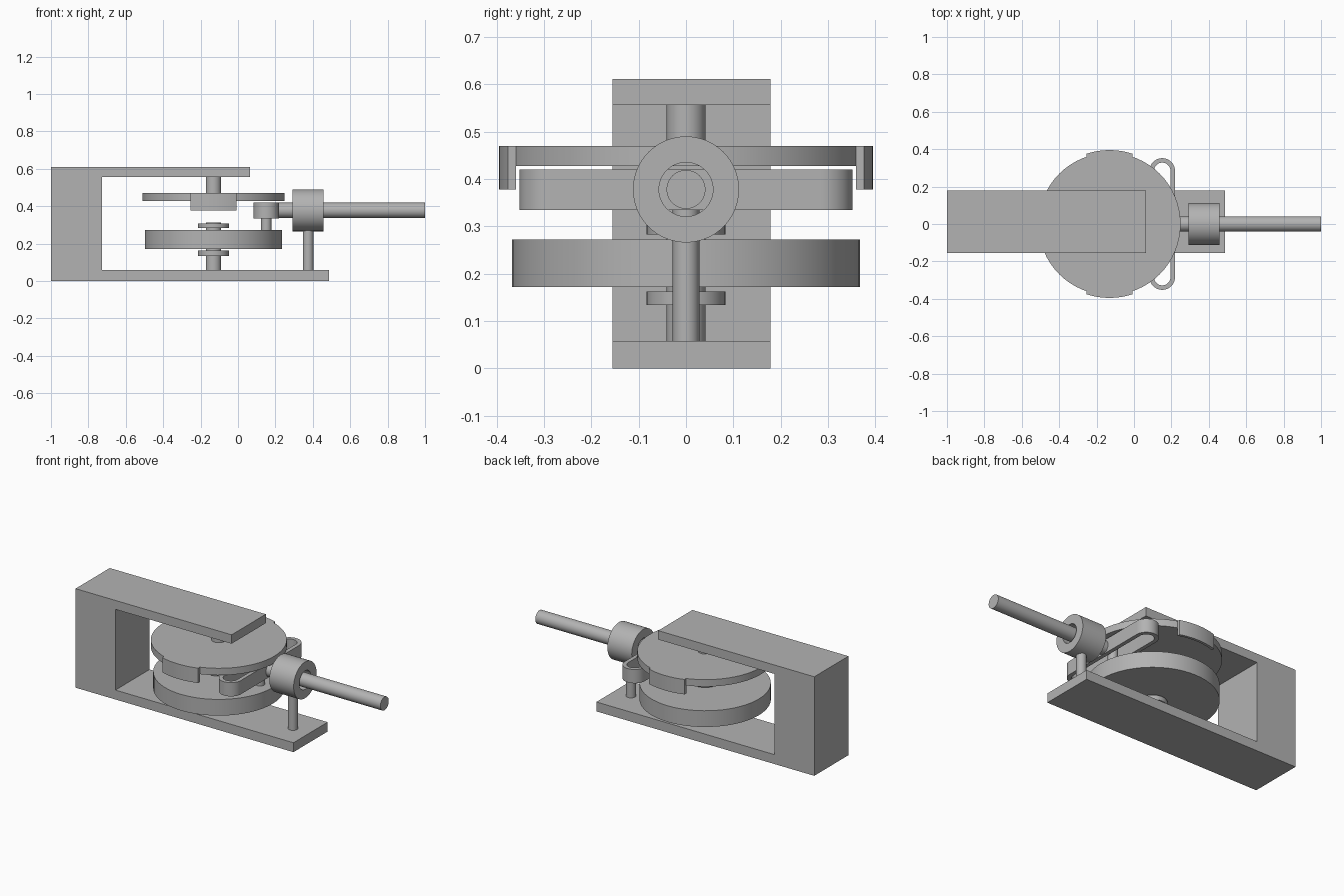
import bpy, bmesh, math
from mathutils import Matrix

cube = bpy.data.objects.get("Cube")
if cube:
    bpy.data.objects.remove(cube, do_unlink=True)

grey = bpy.data.materials.new("plain grey")
grey.use_nodes = True
colour = (0.45, 0.45, 0.45, 1)
grey.diffuse_color = colour
grey.node_tree.nodes["Principled BSDF"].inputs["Base Color"].default_value = colour

SEG = 64
AXIS_X = -0.131   # shared axis of both discs
ROD_Z = 0.378     # height of the sliding rod
PIN_X = 0.151     # crank pin and yoke centre


def prism(name, outer, low, high, inner=None, turn=None):
    """Extrude an outline from low to high, with an optional matching hole."""
    bm = bmesh.new()

    def level(points, h):
        return [bm.verts.new((x, y, h)) for x, y in points]

    def walls(a, b):
        for i in range(len(a)):
            j = (i + 1) % len(a)
            bm.faces.new((a[i], a[j], b[j], b[i]))

    bottom, top = level(outer, low), level(outer, high)
    walls(bottom, top)
    if inner:
        hole_bottom, hole_top = level(inner, low), level(inner, high)
        walls(hole_top, hole_bottom)
        walls(top, hole_top)
        walls(hole_bottom, bottom)
    else:
        bm.faces.new(top)
        bm.faces.new(bottom[::-1])
    if turn:
        bm.transform(turn)
    bmesh.ops.recalc_face_normals(bm, faces=bm.faces)
    mesh = bpy.data.meshes.new(name)
    bm.to_mesh(mesh)
    bm.free()
    mesh.materials.append(grey)
    obj = bpy.data.objects.new(name, mesh)
    bpy.context.collection.objects.link(obj)
    bpy.ops.object.select_all(action="DESELECT")
    obj.select_set(True)
    bpy.context.view_layer.objects.active = obj
    bpy.ops.object.shade_smooth_by_angle(angle=math.radians(30))
    return obj


def circle(r, cx=0, cy=0):
    return [(cx + r * math.cos(math.tau * i / SEG), cy + r * math.sin(math.tau * i / SEG))
            for i in range(SEG)]


def stadium(r, half, cx):
    """Slot outline along y: two half circles joined by straight sides."""
    n = SEG // 2
    points = []
    for side in (1, -1):
        for i in range(n + 1):
            a = math.pi * i / n
            points.append((cx + side * r * math.cos(a), side * (half + r * math.sin(a))))
    return points


# C-shaped frame, outlined in side profile and extruded across its width
profile = [(-1, 0), (0.487, 0), (0.487, 0.058), (-0.728, 0.058),
           (-0.728, 0.556), (0.065, 0.556), (0.065, 0.611), (-1, 0.611)]
prism("frame", profile, -0.178, 0.155, turn=Matrix.Rotation(math.pi / 2, 4, "X"))

# Lower crank disc with its shaft, collars and pin
for name, r, low, high in (
        ("crank_shaft", 0.041, 0.058, 0.312),
        ("lower_collar", 0.083, 0.134, 0.162),
        ("crank_disc", 0.367, 0.172, 0.272),
        ("upper_collar", 0.083, 0.283, 0.309),
        ("top_disc", 0.38, 0.427, 0.47),
        ("top_shaft", 0.041, 0.47, 0.556)):
    prism(name, circle(r, AXIS_X), low, high)
prism("crank_pin", circle(0.028, PIN_X), 0.272, 0.42)

# Curved pads hanging from opposite edges of the top disc
for name, side in (("front_pad", -1), ("back_pad", 1)):
    steps = [-0.122 + 0.244 * i / 16 for i in range(17)]
    outer = [(AXIS_X + x, side * math.sqrt(0.395 ** 2 - x * x)) for x in steps]
    inner = [(AXIS_X + x, side * math.sqrt(0.379 ** 2 - x * x)) for x in steps]
    prism(name, outer + inner[::-1], 0.378, 0.47)

# Slotted yoke driven by the pin
prism("slotted_yoke", stadium(0.068, 0.284, PIN_X), 0.335, 0.42,
      inner=stadium(0.044, 0.284, PIN_X))

# Sliding rod through its guide ring, carried on a post
along_x = Matrix.Translation((0, 0, ROD_Z)) @ Matrix.Rotation(math.pi / 2, 4, "Y")
prism("sliding_rod", circle(0.041), 0.2, 1, turn=along_x)
prism("guide_ring", circle(0.112), 0.292, 0.458, inner=circle(0.057), turn=along_x)
prism("guide_post", circle(0.028, 0.375), 0.058, 0.275)
